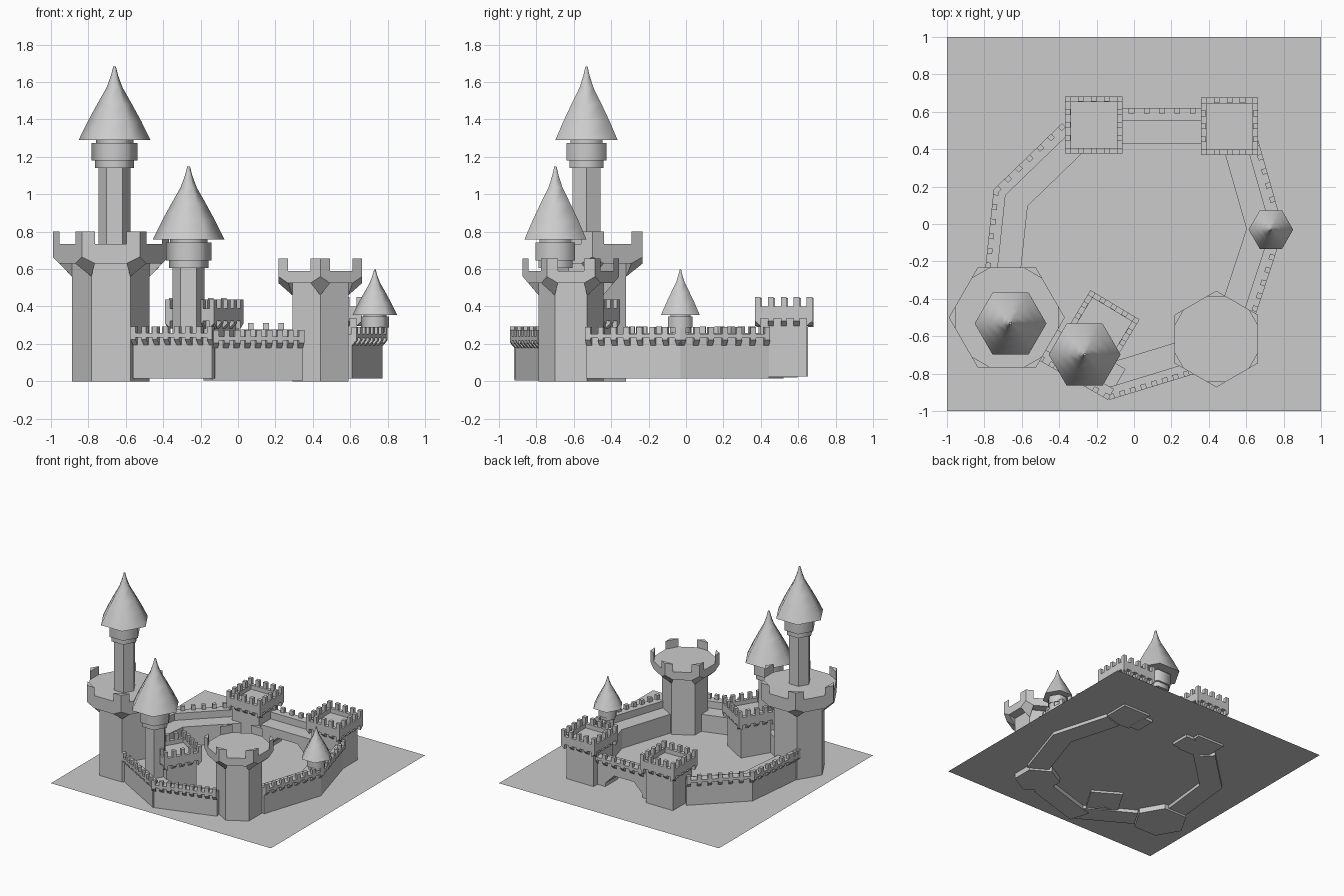
import bpy, bmesh
from math import cos, sin, radians
from mathutils import Vector as V

if "Cube" in bpy.data.objects:
    bpy.data.objects.remove(bpy.data.objects["Cube"])


def finish(bm, name):
    bmesh.ops.recalc_face_normals(bm, faces=bm.faces[:])
    me = bpy.data.meshes.new(name)
    bm.to_mesh(me)
    bm.free()
    ob = bpy.data.objects.new(name, me)
    bpy.context.collection.objects.link(ob)
    return ob


def hull(bm, pts):
    vs = [bm.verts.new(p) for p in pts]
    bmesh.ops.convex_hull(bm, input=vs)


def loft(bm, rings):
    """Skin a list of closed point rings and cap both ends."""
    rs = [[bm.verts.new(p) for p in r] for r in rings]
    n = len(rs[0])
    for a, b in zip(rs, rs[1:]):
        for i in range(n):
            bm.faces.new((a[i], a[(i + 1) % n], b[(i + 1) % n], b[i]))
    bm.faces.new(rs[0])
    bm.faces.new(rs[-1])


def hexagon(c, r, z, turn=0):
    return [V((c[0] + r * cos(radians(60 * i + turn)), c[1] + r * sin(radians(60 * i + turn)), z))
            for i in range(6)]


def battlement(bm, p, q, z0, z1, z2, n, over):
    """Merlons above z1 and wedge corbels below z0, along the outer line p-q."""
    p, q = V((*p, 0)), V((*q, 0))
    L = (q - p).length
    d = (q - p) / L
    nrm = V((-d.y, d.x, 0))

    def at(u, v, z):
        return p + d * u + nrm * v + V((0, 0, z))
    w = 0.03
    for i in range(n):
        u = i * (L - w) / (n - 1)
        hull(bm, [at(a, b, c) for a in (u, u + w) for b in (0, .028) for c in (z1, z2)])
        hull(bm, [at(a, b, c) for a in (u, u + w)
                  for b, c in ((0, z0), (0, z0 - .012), (over, z0 - .04), (over, z0))])
    return at, L


def wall(name, path, spacing, base=.015, dz=0.0):
    """Sweep the wall section along a path whose left side is the courtyard."""
    prof = [(.025, base), (.025, .235 + dz), (0, .235 + dz), (0, .257 + dz), (.066, .257 + dz),
            (.066, .2 + dz), (.19, .2 + dz), (.19, base)]
    pts = [V(p) for p in path]
    rings = []
    for i, p in enumerate(pts):
        segs = [(b - a).normalized() for a, b in zip(pts, pts[1:])][max(0, i - 1):i + 1]
        ns = [V((-s.y, s.x)) for s in segs]
        m = sum(ns, V((0, 0))).normalized()
        m = m / m.dot(ns[0])
        rings.append([V((p.x + m.x * d, p.y + m.y * d, z)) for d, z in prof])
    bm = bmesh.new()
    loft(bm, rings)
    for a, b in zip(pts, pts[1:]):
        n = max(3, round((b - a).length / spacing) + 1)
        battlement(bm, a, b, .235 + dz, .257 + dz, .293 + dz, n, .025)
    return finish(bm, name)


def keep(name, c, turn, dz=0.0):
    """Square keep with an overhanging crenellated crown."""
    def corner(h, i):
        a = radians(turn + 45 + 90 * i)
        return V((c[0] + h * 2 ** .5 * cos(a), c[1] + h * 2 ** .5 * sin(a)))
    bm = bmesh.new()
    hull(bm, [(*corner(.123, i), z) for i in range(4) for z in (.025, .34 + dz)])
    hull(bm, [(*corner(.153, i), z) for i in range(4) for z in (.335 + dz, .365 + dz)])
    for i in range(4):
        at, L = battlement(bm, corner(.153, i), corner(.153, i + 1),
                           .335 + dz, .40 + dz, .45 + dz, 5, .03)
        hull(bm, [at(u, v, z) for u in (0, L) for v in (0, .03) for z in (.335 + dz, .40 + dz)])
    return finish(bm, name)


def hex_tower(name, c, turn, rs, ro, t, z0, z1, z2, z3):
    """Six-sided tower: shaft, overhanging crown, corner brackets and corner merlons."""
    bm = bmesh.new()
    loft(bm, [hexagon(c, rs, 0.0, turn), hexagon(c, rs, z1 + .02, turn)])
    outer, inner = hexagon(c, ro, 0, turn), hexagon(c, rs, 0, turn)
    up = V((0, 0, 1))
    crown = []
    for i in range(6):
        v = outer[i]
        a = v + (outer[i - 1] - v).normalized() * t
        b = v + (outer[(i + 1) % 6] - v).normalized() * t
        crown += [a + up * z1, b + up * z1, v + up * (z1 + .035), v + up * z2]
        hull(bm, [inner[i] + up * z0, inner[i] + up * z1, a + up * z1, b + up * z1,
                  v + up * (z1 + .035)])
        hull(bm, [p + up * z for p in (v, a, b) for z in (z2, z3)])
    hull(bm, crown)
    return finish(bm, name)


def turret(name, c, roof_z, base_z, s=1.0):
    """Slim turret with stepped collar and a concave spire."""
    bm = bmesh.new()
    loft(bm, [hexagon(c, .085 * s, base_z), hexagon(c, .085 * s, roof_z - .15 * s)])
    finish(bm, name + "_shaft")
    collar = [(.085, -.15), (.105, -.15), (.105, -.11), (.122, -.11), (.122, -.015),
              (.1, -.015), (.1, .005)]
    spire = [(.192, 0), (.143, .1), (.094, .19), (.043, .28), (.019, .345), (.007, .392)]
    for part, prof in (("_collar", collar), ("_roof", spire)):
        bm = bmesh.new()
        loft(bm, [hexagon(c, r * s, roof_z + z * s) for r, z in prof])
        ob = finish(bm, name + part)
        bpy.context.view_layer.objects.active = ob
        ob.select_set(True)
        bpy.ops.object.shade_smooth_by_angle(angle=radians(65))
        ob.select_set(False)


# Ground sheet, a little above the wall footings
bm = bmesh.new()
bm.faces.new([bm.verts.new(p) for p in ((-1, -1, .042), (1, -1, .042), (1, 1, .042), (-1, 1, .042))])
finish(bm, "base_ground")

# Hexagonal towers
hex_tower("great_tower", (-.68, -.5), 0, .208, .31, .07, .56, .63, .735, .802)
hex_tower("corner_tower", (.44, -.615), 30, .173, .258, .06, .46, .525, .59, .656)

# Turrets with spires
turret("great_turret", (-.66, -.532), 1.29, .72)
turret("front_turret", (-.264, -.698), .757, .02)
turret("side_turret", (.732, -.03), .355, .2, .62)

# Square keeps
keep("gate_keep_left", (-.215, .53), 0, -.005)
keep("gate_keep_right", (.511, .522), 0)
keep("inner_keep", (-.18, -.563), -31, -.012)

# Curtain walls
wall("front_left_wall", [(-.575, -.69), (-.14, -.94)], .067)
wall("front_right_wall", [(-.13, -.94), (.355, -.792)], .067, base=.005, dz=-.018)
wall("right_wall", [(.633, -.54), (.80, -.03), (.663, .45)], .08, dz=-.003)
wall("left_wall", [(-.385, .538), (-.75, .185), (-.795, -.235), (-.805, -.34)], .085)
wall("gate_wall", [(.41, .62), (-.11, .62)], .09, base=.15, dz=.02)

# Angled gate jambs, mirrored about the gateway centre
bm = bmesh.new()
for s in (1, -1):
    prof = [(-.26, .02), (-.17, .02), (-.17, .07), (-.09, .15), (-.26, .15)]
    loft(bm, [[V((.147 + s * x, y, z)) for x, z in prof] for y in (.43, .595)])
finish(bm, "gate_jambs")
